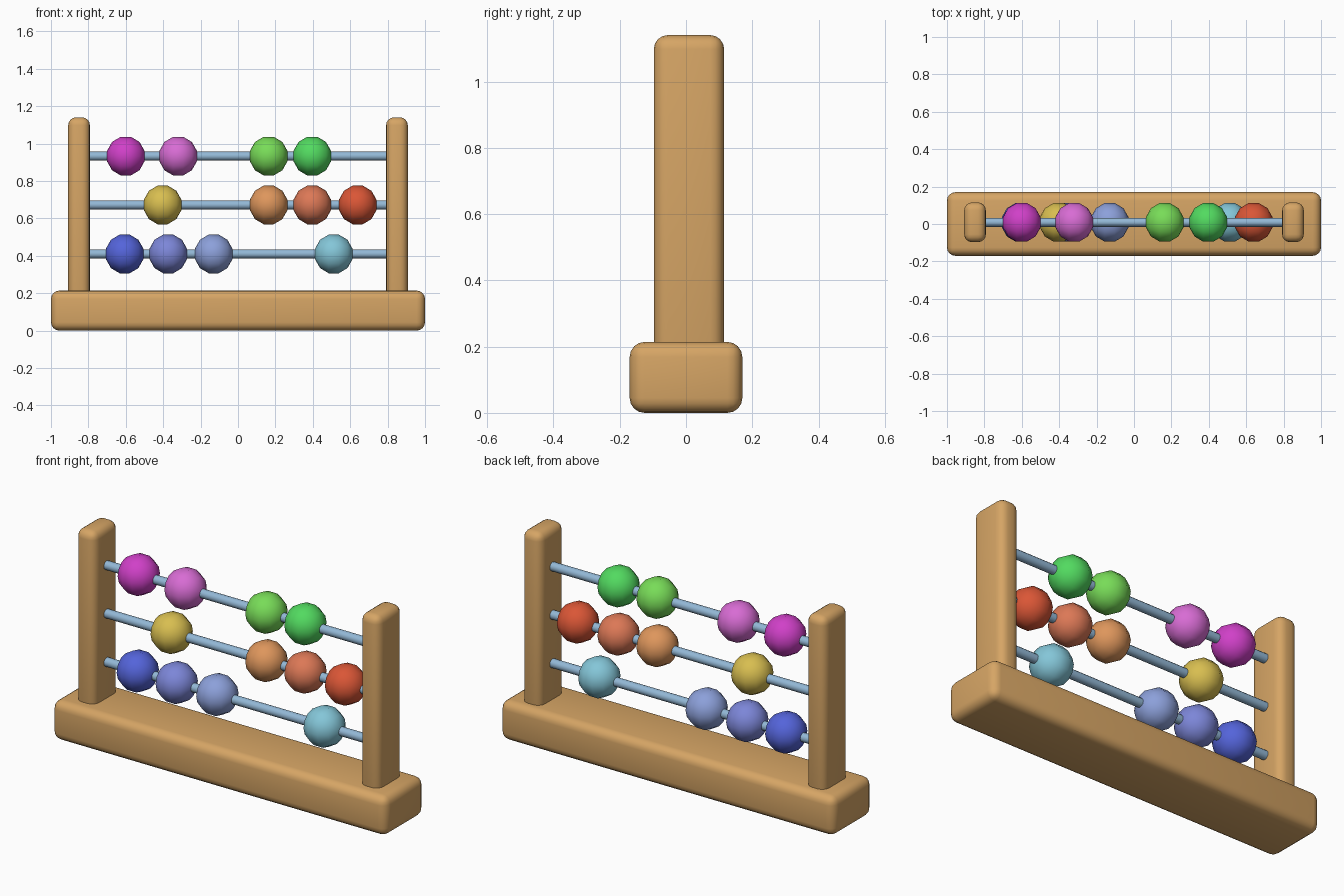
import bpy, bmesh
from math import sin, cos, pi, radians
from mathutils import Matrix

if "Cube" in bpy.data.objects:
    bpy.data.objects.remove(bpy.data.objects["Cube"])


def material(name, hex_code):
    rgb = [int(hex_code[i:i + 2], 16) / 255 for i in (0, 2, 4)]
    m = bpy.data.materials.new(name)
    m.diffuse_color = [c / 12.92 if c <= 0.04045 else ((c + 0.055) / 1.055) ** 2.4
                       for c in rgb] + [1]
    m.use_nodes = True
    m.node_tree.nodes["Principled BSDF"].inputs["Base Color"].default_value = m.diffuse_color
    return m


def finish(bm, name, mat, angle=40):
    bmesh.ops.recalc_face_normals(bm, faces=bm.faces)
    me = bpy.data.meshes.new(name)
    bm.to_mesh(me)
    bm.free()
    me.materials.append(mat)
    ob = bpy.data.objects.new(name, me)
    bpy.context.collection.objects.link(ob)
    bpy.ops.object.select_all(action='DESELECT')
    ob.select_set(True)
    bpy.context.view_layer.objects.active = ob
    bpy.ops.object.shade_smooth_by_angle(angle=radians(angle))
    return ob


def rounded_box(name, lo, hi, bevel, mat, open_at_centre=False):
    bm = bmesh.new()
    bmesh.ops.create_cube(bm, size=1)
    for v in bm.verts:
        v.co = [l + (h - l) * (c + 0.5) for l, h, c in zip(lo, hi, v.co)]
    edges = [e for e in bm.edges
             if not (open_at_centre and all(abs(v.co.x) < 1e-5 for v in e.verts))]
    if open_at_centre:
        inner = [f for f in bm.faces if all(abs(v.co.x) < 1e-5 for v in f.verts)]
        bmesh.ops.delete(bm, geom=inner, context='FACES_ONLY')
    bmesh.ops.bevel(bm, geom=edges, offset=bevel, segments=4, profile=0.5,
                    affect='EDGES', clamp_overlap=True)
    return finish(bm, name, mat)


def bead(name, x, z, mat, sides=12):
    # Rings around the rod axis, flat where the rod enters
    bm = bmesh.new()
    rings = []
    for k in range(6):
        a = radians(15 + 30 * k)
        rings.append([bm.verts.new((x - 0.104 * cos(a),
                                    Y + 0.107 * sin(a) * cos(2 * pi * i / sides),
                                    z + 0.107 * sin(a) * sin(2 * pi * i / sides)))
                      for i in range(sides)])
    for r, s in zip(rings, rings[1:]):
        for i in range(sides):
            j = (i + 1) % sides
            bm.faces.new((r[i], r[j], s[j], s[i]))
    bm.faces.new(rings[0])
    bm.faces.new(rings[-1])
    return finish(bm, name, mat)


Y = 0.009  # posts and rods sit slightly behind the centre
wood = material("wood", "D6A565")
steel = material("rod_blue", "93B8D6")

# Base: one half, mirrored, with a seam in the middle
base = rounded_box("base", (0, -0.17, 0), (1, 0.17, 0.214), 0.045, wood, True)
mirror = base.modifiers.new("mirror", 'MIRROR')
mirror.use_mirror_merge = False

# Upright posts
for side, x in (("left", -0.85), ("right", 0.85)):
    rounded_box(side + "_post", (x - 0.058, Y - 0.106, 0.1),
                (x + 0.058, Y + 0.106, 1.14), 0.042, wood)

# Rods with their beads: (x position, colour)
rows = {
    "top": (0.933, [(-0.60, "D040C8"), (-0.32, "D86CD4"), (0.164, "78DC58"), (0.397, "52DA60")]),
    "middle": (0.672, [(-0.403, "D8BE50"), (0.164, "DE965C"), (0.397, "DC7856"), (0.64, "DA5636")]),
    "bottom": (0.41, [(-0.606, "5464DA"), (-0.373, "7C86D8"), (-0.13, "8CA0DA"), (0.512, "84C6D8")]),
}
for row, (z, beads) in rows.items():
    bm = bmesh.new()
    bmesh.ops.create_cone(bm, cap_ends=True, segments=12, radius1=0.024, radius2=0.024, depth=1.64,
                          matrix=Matrix.Translation((0, Y, z)) @ Matrix.Rotation(pi / 2, 4, 'Y'))
    finish(bm, row + "_rod", steel)
    for n, (x, colour) in enumerate(beads, 1):
        name = f"{row}_bead_{n}"
        bead(name, x, z, material(name + "_colour", colour))
